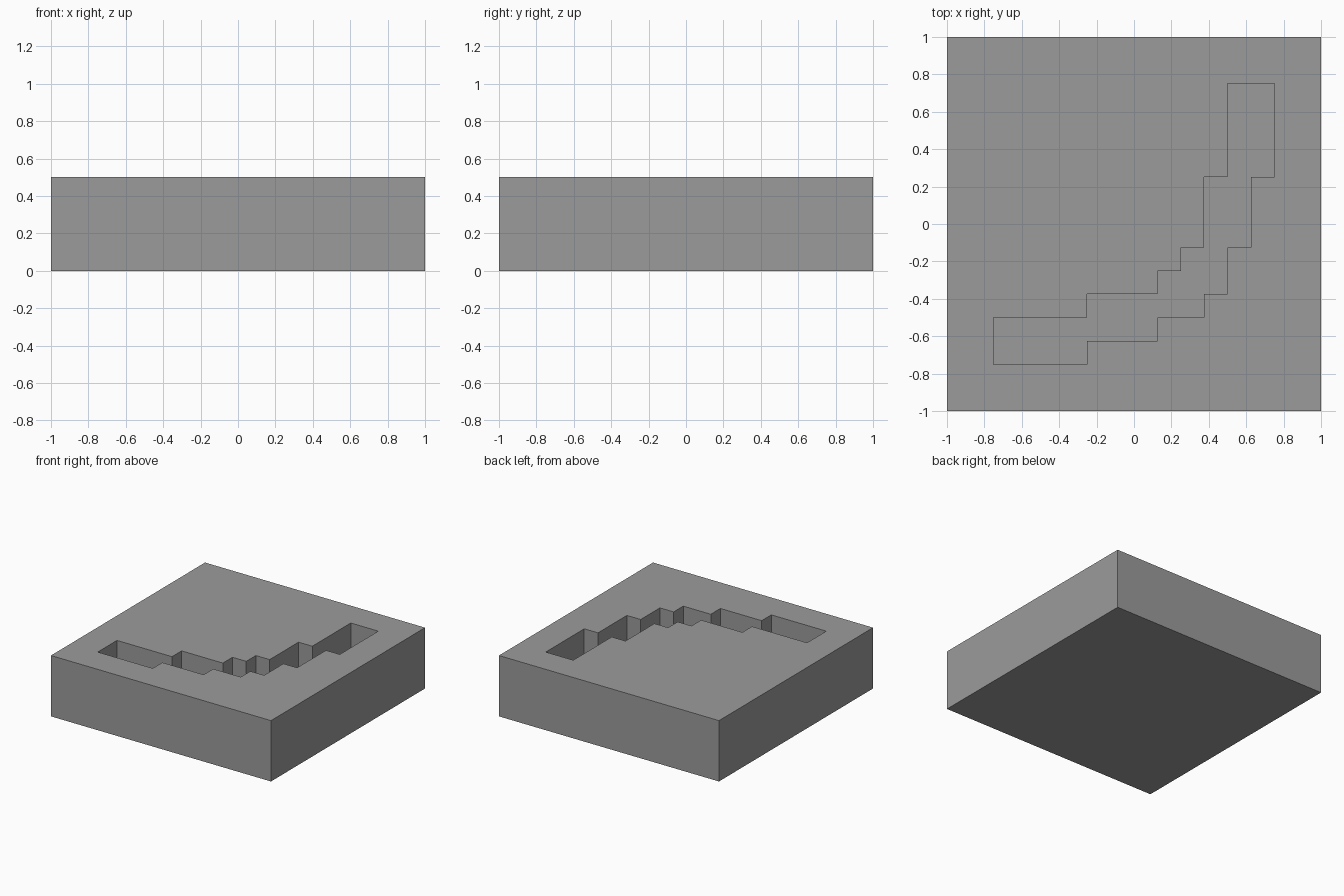
import bpy, bmesh

if "Cube" in bpy.data.objects:
    bpy.data.objects.remove(bpy.data.objects["Cube"])

GROOVE_FLOOR = 0.25   # height of the channel floor

stone = bpy.data.materials.new("stone grey")
stone.diffuse_color = (0.33, 0.33, 0.33, 1)
stone.use_nodes = True
stone.node_tree.nodes["Principled BSDF"].inputs["Base Color"].default_value = stone.diffuse_color


def prism(name, outline, z0, z1):
    """Extrude a flat outline from z0 up to z1."""
    bm = bmesh.new()
    face = bm.faces.new([bm.verts.new((x, y, z0)) for x, y in outline])
    geom = bmesh.ops.extrude_face_region(bm, geom=[face])["geom"]
    top = [v for v in geom if isinstance(v, bmesh.types.BMVert)]
    bmesh.ops.translate(bm, verts=top, vec=(0, 0, z1 - z0))
    bmesh.ops.recalc_face_normals(bm, faces=bm.faces)
    mesh = bpy.data.meshes.new(name)
    bm.to_mesh(mesh)
    bm.free()
    mesh.materials.append(stone)
    obj = bpy.data.objects.new(name, mesh)
    bpy.context.collection.objects.link(obj)
    return obj


def mirrored(points):
    """Reflect across the diagonal y = -x, in reverse order."""
    return [(-y, -x) for x, y in reversed(points)]


# Slab
slab = prism("slab", [(-1, -1), (1, -1), (1, 1), (-1, 1)], 0, 0.5)

# Stepped channel: each side is half an arc, mirrored about the diagonal
outer = [(-.75, -.75), (-.25, -.75), (-.25, -.625), (.125, -.625),
         (.125, -.5), (.375, -.5)]
inner = [(-.75, -.5), (-.25, -.5), (-.25, -.375), (.125, -.375),
         (.125, -.25)]
outer_side = outer + [(.375, -.375)] + mirrored(outer)
inner_side = inner + [(.25, -.25)] + mirrored(inner)
cutter = prism("channel_cutter", outer_side + inner_side[::-1],
               GROOVE_FLOOR, 0.7)
cutter.hide_render = True

# Cut the channel into the slab
cut = slab.modifiers.new("channel", 'BOOLEAN')
cut.operation = 'DIFFERENCE'
cut.solver = 'EXACT'
cut.object = cutter
bpy.context.view_layer.objects.active = slab
bpy.ops.object.modifier_apply(modifier=cut.name)
bpy.data.objects.remove(cutter)
